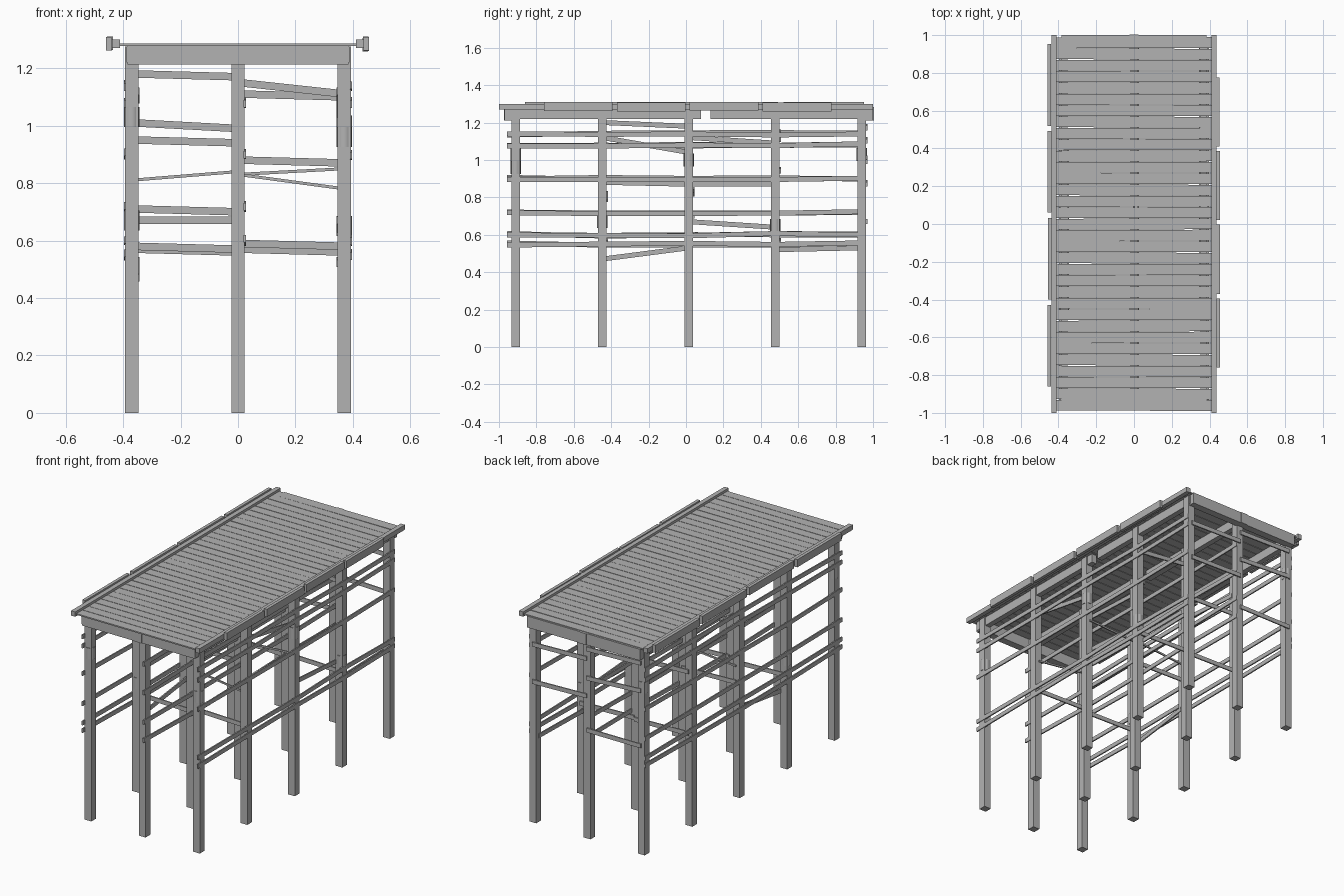
import bpy
import math
import random
from mathutils import Vector

random.seed(4)
if "Cube" in bpy.data.objects:
    bpy.data.objects.remove(bpy.data.objects["Cube"], do_unlink=True)

wood = bpy.data.materials.new("weathered grey wood")
wood.use_nodes = True
grey = (0.45, 0.45, 0.45, 1)
wood.diffuse_color = grey
wood.node_tree.nodes["Principled BSDF"].inputs["Base Color"].default_value = grey


def finish(name):
    part = bpy.context.object
    part.name = name
    part.data.materials.append(wood)
    return part


def beam(name, start, end, thickness, height):
    """Board between two points, sloping if their heights differ."""
    start, end = Vector(start), Vector(end)
    along = end - start
    level_length = math.hypot(along.x, along.y)
    bpy.ops.mesh.primitive_cube_add(size=1, location=(start + end) / 2)
    part = finish(name)
    part.scale = (along.length, thickness, height)
    part.rotation_euler.y = -math.atan2(along.z, level_length)
    part.rotation_euler.z = math.atan2(along.y, along.x)
    return part


def lengthwise(name, x, front, back, z, thickness, height):
    return beam(name, (x, front, z), (x, back, z), thickness, height)


def crosswise(name, reach, y, z, thickness, height):
    return beam(name, (-reach, y, z), (reach, y, z), thickness, height)


def jitter(amount):
    return random.uniform(-amount, amount)


# Main dimensions
post_width = 0.046
post_top = 1.275
deck_top = 1.285
deck_thickness = 0.008
half_width = 0.41
half_length = 0.99
rail_thickness = 0.008
rail_height = 0.026
beam_height = 0.055
beam_z = 1.247
columns = (-0.37, 0, 0.37)
rows = [-0.91 + bay * 0.4625 for bay in range(5)]
right, middle, left = columns
front, second, centre, fourth, back = rows

# Posts
for x in columns:
    for y in rows:
        bpy.ops.mesh.primitive_cube_add(size=1, location=(x, y, post_top / 2))
        post = finish("post")
        post.scale = (post_width, post_width, post_top)

# Lashed sleeves around some posts
sleeves = ((left, front, 0.96), (left, centre, 1), (left, fourth, 0.65),
           (right, front, 1.03), (right, second, 0.67), (right, back, 1.03))
for x, y, z in sleeves:
    bpy.ops.mesh.primitive_cylinder_add(
        vertices=16, radius=post_width * 0.6, depth=0.07, location=(x, y, z))
    finish("post_sleeve")
    bpy.ops.object.shade_smooth_by_angle()

# Beams under the deck, in two lengths with a gap between
for x in columns:
    for start, end in ((-0.97, 0.08), (0.13, 0.97)):
        lengthwise("long_beam", x, start, end, beam_z, post_width * 0.75, beam_height)

# End beams, with the middle post head standing proud of them
for outward, y in ((-1, front), (1, back)):
    face = y + outward * post_width * 0.8
    crosswise("end_beam", 0.385, face, beam_z, post_width, 0.07)
    crosswise("middle_post_head", post_width / 2, face, beam_z, post_width * 1.2, 0.07)

# Deck planks, each slightly askew
plank_count = 33
pitch = 2 * half_length / plank_count
for index in range(plank_count):
    y = (index + 0.5) * pitch - half_length
    plank = crosswise("deck_plank", half_width, y, deck_top - deck_thickness / 2,
                      pitch - 0.003, deck_thickness)
    plank.rotation_euler.z += jitter(0.004)

# Edge strips and outer curb boards
edge_width = 0.028
for side, first, step in ((-1, -0.86, 0.46), (1, -0.76, 0.39)):
    edge = side * (half_width + edge_width / 2)
    lengthwise("edge_strip", edge, -1, 1, deck_top, edge_width, 0.03)
    for index in range(4):
        start = first + index * step
        outer = edge + side * (edge_width + jitter(0.005)) * 0.8
        lengthwise("curb_board", outer, start, start + step * 0.94,
                   deck_top + jitter(0.003), edge_width * 0.7, 0.047)

# Lengthwise rails on the post faces, one board per bay, sagging a little
side_face = left + post_width / 2
shared_levels = (0.6, 0.9, 1.08)
rails = ((-side_face, shared_levels + (0.55, 0.72, 1.14)),
         (post_width / 2, shared_levels + (0.72,)),
         (side_face, shared_levels + (0.55, 1.14)))
for x, levels in rails:
    for z in levels:
        ends = [Vector((x, y, z + jitter(0.007))) for y in rows]
        ends[0].y -= post_width
        ends[-1].y += post_width / 2
        for near, far in zip(ends, ends[1:]):
            beam("long_rail", near, far, rail_thickness, rail_height)

# Loose lengthwise braces on the inner post faces
inner_face = side_face - post_width
braces = ((-inner_face, second, 0.47, 0.53), (inner_face, second, 1.12, 1.04),
          (inner_face, centre, 0.67, 0.64), (-inner_face, centre, 1.12, 1.09),
          (middle, second, 1.2, 1.18), (middle, second, 0.88, 0.87),
          (middle, centre, 0.87, 0.87), (inner_face, fourth, 0.52, 0.53))
for x, y, near_z, far_z in braces:
    beam("long_brace", (x, y, near_z), (x, y + rows[1] - rows[0], far_z),
         rail_thickness, rail_height)

# Crosswise braces from an outer post to the middle one
sturdy, thin = rail_height, rail_height * 0.4
right_braces = ((back, 1.18, 1.17, sturdy), (back, 1.01, 0.99, sturdy),
                (back, 0.67, 0.67, sturdy), (fourth, 0.95, 0.94, sturdy),
                (centre, 0.81, 0.84, thin), (centre, 0.71, 0.7, sturdy),
                (second, 0.58, 0.57, sturdy), (fourth, 0.57, 0.56, sturdy))
left_braces = ((fourth, 1.11, 1.15, sturdy), (back, 1.1, 1.11, sturdy),
               (back, 0.87, 0.88, sturdy), (centre, 0.85, 0.83, thin),
               (second, 0.78, 0.83, thin), (second, 0.58, 0.59, sturdy),
               (fourth, 0.56, 0.57, sturdy))
for outer, group in ((right, right_braces), (left, left_braces)):
    for row, outer_z, inner_z, height in group:
        y = row + post_width / 2 + rail_thickness / 2
        beam("cross_brace", (outer, y, outer_z), (middle, y, inner_z),
             rail_thickness, height)
